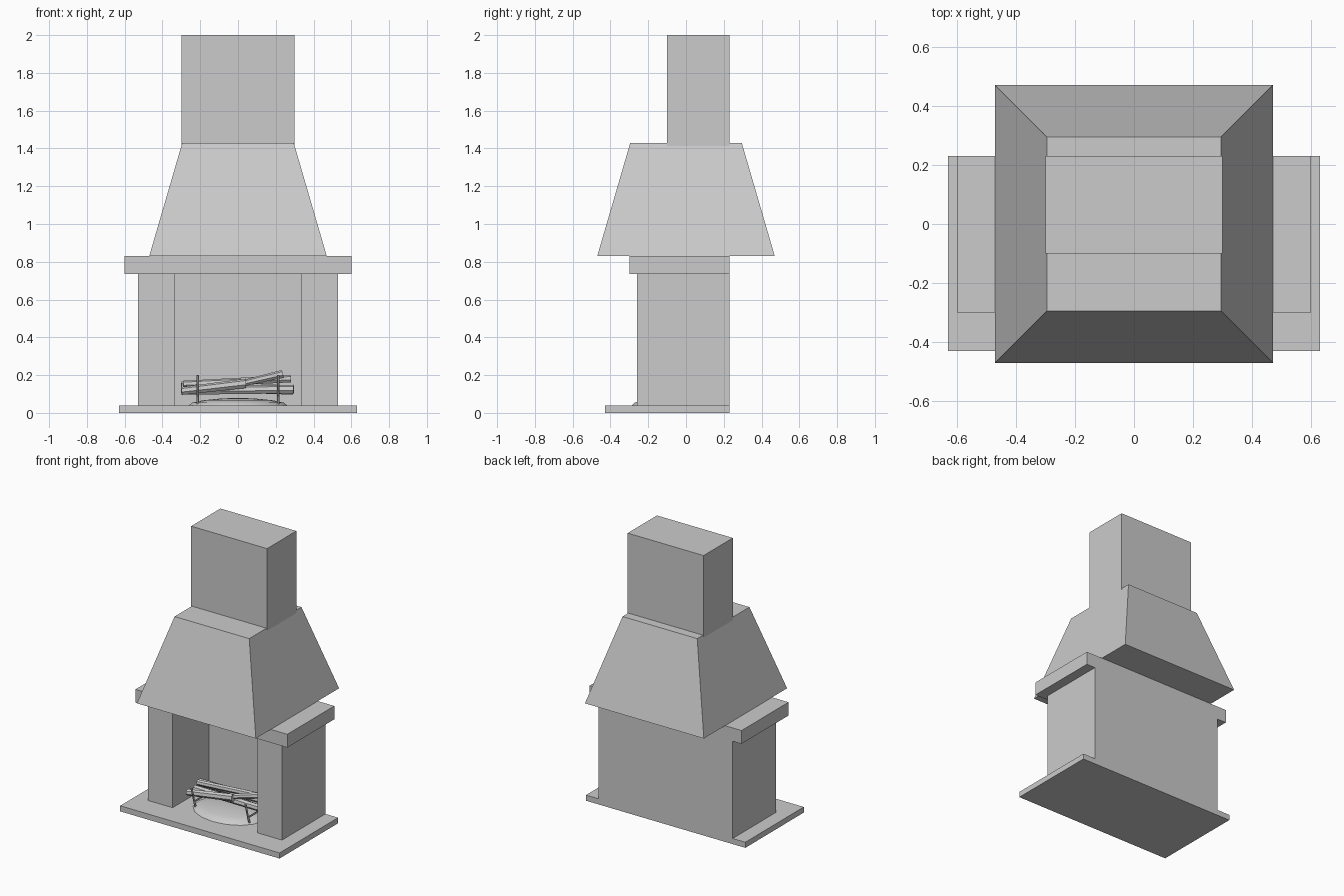
import bpy, bmesh, math
from mathutils import Vector

if "Cube" in bpy.data.objects:
    bpy.data.objects.remove(bpy.data.objects["Cube"])


def obj_from_bmesh(name, bm):
    bmesh.ops.recalc_face_normals(bm, faces=bm.faces)
    me = bpy.data.meshes.new(name)
    bm.to_mesh(me)
    bm.free()
    ob = bpy.data.objects.new(name, me)
    bpy.context.collection.objects.link(ob)
    return ob


def box(name, x0, x1, y0, y1, z0, z1, top=None):
    """Box, or a frustum when top=(x0, x1, y0, y1) is given."""
    tx0, tx1, ty0, ty1 = top or (x0, x1, y0, y1)
    bm = bmesh.new()
    lo = [bm.verts.new((x, y, z0)) for x, y in ((x0, y0), (x1, y0), (x1, y1), (x0, y1))]
    hi = [bm.verts.new((x, y, z1)) for x, y in ((tx0, ty0), (tx1, ty0), (tx1, ty1), (tx0, ty1))]
    bm.faces.new(lo)
    bm.faces.new(hi)
    for i in range(4):
        j = (i + 1) % 4
        bm.faces.new((lo[i], lo[j], hi[j], hi[i]))
    return obj_from_bmesh(name, bm)


def log(name, a, b, r0, r1, sides=7):
    a, b = Vector(a), Vector(b)
    bm = bmesh.new()
    bmesh.ops.create_cone(bm, cap_ends=True, segments=sides, radius1=r0, radius2=r1,
                          depth=(b - a).length)
    ob = obj_from_bmesh(name, bm)
    ob.location = (a + b) / 2
    ob.rotation_euler = (b - a).to_track_quat('Z', 'Y').to_euler()
    return ob


def rod(name, points, r):
    cu = bpy.data.curves.new(name, 'CURVE')
    cu.dimensions = '3D'
    cu.bevel_depth = r
    cu.bevel_resolution = 1
    cu.use_fill_caps = True
    sp = cu.splines.new('POLY')
    sp.points.add(len(points) - 1)
    for p, co in zip(sp.points, points):
        p.co = (*co, 1)
    ob = bpy.data.objects.new(name, cu)
    bpy.context.collection.objects.link(ob)
    return ob


# Masonry
box("hearth_slab", -0.63, 0.63, -0.43, 0.23, 0, 0.04)
for side, s in (("left", -1), ("right", 1)):
    xs = sorted((s * 0.335, s * 0.53))
    box(side + "_pillar", xs[0], xs[1], -0.26, 0.23, 0.04, 0.735)
box("back_wall", -0.335, 0.335, 0.15, 0.23, 0.04, 0.735)
box("mantel", -0.60, 0.60, -0.30, 0.23, 0.735, 0.83)
box("hood", -0.47, 0.47, -0.47, 0.47, 0.83, 1.43, top=(-0.295, 0.295, -0.295, 0.295))
box("chimney", -0.30, 0.30, -0.10, 0.23, 1.40, 2.0)

# Low ash mound, a squashed dome made of rings
bm = bmesh.new()
rings = []
for f, z in ((1, 0.04), (0.93, 0.054), (0.7, 0.067), (0.35, 0.076)):
    rings.append([bm.verts.new((0.26 * f * math.cos(t), -0.09 + 0.195 * f * math.sin(t), z))
                  for t in (2 * math.pi * k / 16 for k in range(16))])
tip = bm.verts.new((0, -0.09, 0.08))
for k in range(16):
    n = (k + 1) % 16
    for a, b in zip(rings, rings[1:]):
        bm.faces.new((a[k], a[n], b[n], b[k]))
    bm.faces.new((rings[-1][k], rings[-1][n], tip))
bm.faces.new(rings[0])
ash = obj_from_bmesh("ash_mound", bm)
for p in ash.data.polygons:
    p.use_smooth = p.normal.z > 0

# Bent iron log supports
for side, s in (("left", -1), ("right", 1)):
    x = s * 0.213
    rod(side + "_andiron_bar", [(x, -0.22, 0.20), (x, -0.19, 0.09), (x, 0.08, 0.09), (x, 0.10, 0.04)], 0.007)
    rod(side + "_andiron_foot", [(x, -0.19, 0.09), (x, -0.17, 0.035)], 0.007)

# Stacked logs
log("front_log", (-0.30, -0.14, 0.115), (0.04, -0.11, 0.155), 0.022, 0.026)
log("lower_log", (-0.29, -0.07, 0.118), (0.295, -0.09, 0.125), 0.024, 0.024)
log("rear_log", (-0.30, -0.01, 0.14), (0.29, 0.03, 0.12), 0.026, 0.026)
log("upper_log", (0.02, -0.10, 0.155), (0.235, -0.06, 0.205), 0.017, 0.022)
log("top_log", (-0.29, -0.04, 0.15), (0.28, -0.02, 0.18), 0.02, 0.02)
